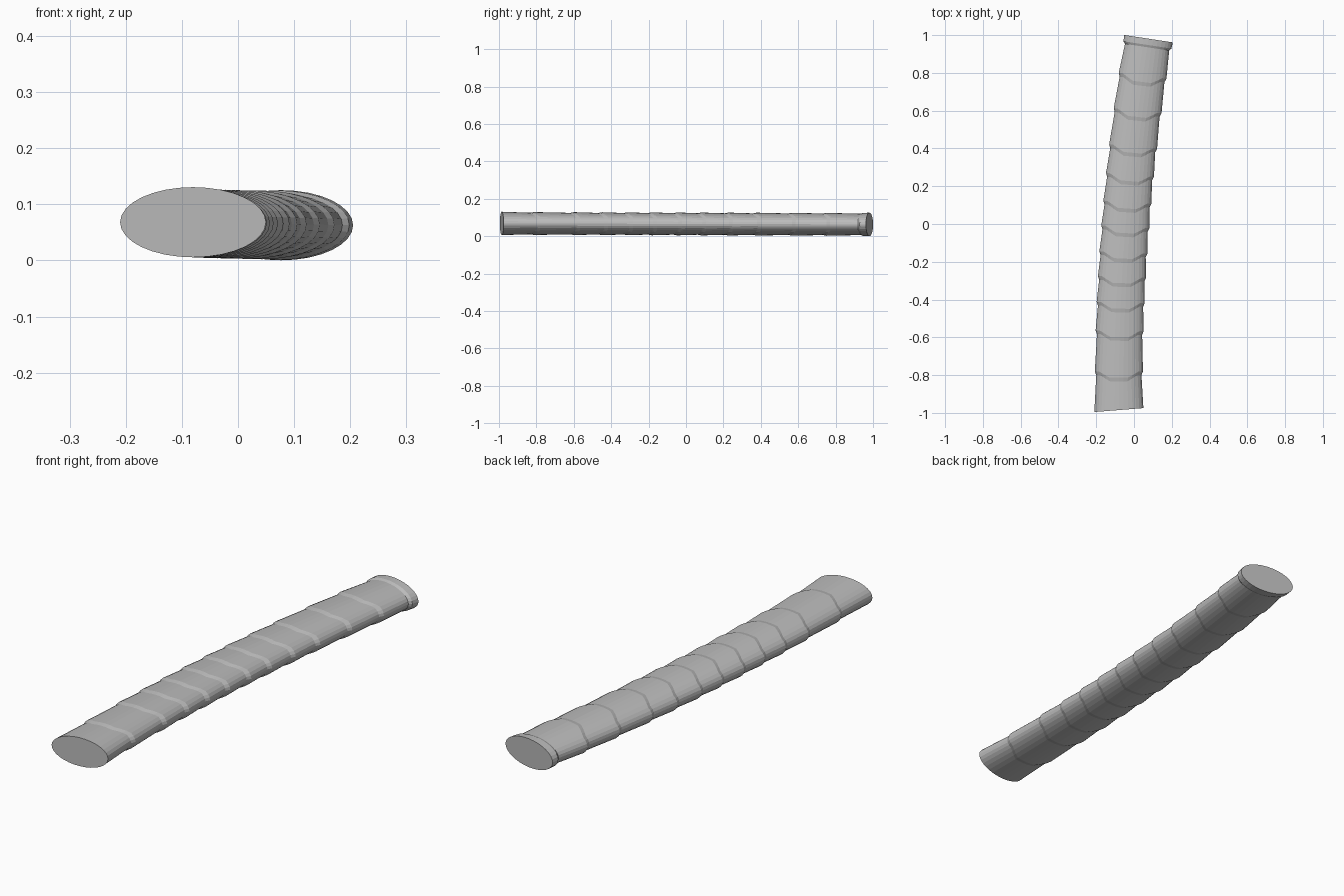
import bpy, bmesh, math

if "Cube" in bpy.data.objects:
    bpy.data.objects.remove(bpy.data.objects["Cube"])

SIDES = 32
# joint positions along the length, narrow end and wide start at each
JOINTS = [-0.79, -0.575, -0.425, -0.29, -0.16, -0.025, 0.105, 0.25, 0.40, 0.59, 0.775]

grey = bpy.data.materials.new("plain_grey")
grey.diffuse_color = (0.5, 0.5, 0.5, 1)
grey.use_nodes = True
grey.node_tree.nodes["Principled BSDF"].inputs["Base Color"].default_value = grey.diffuse_color


def centre(y):
    # gently curved axis
    return -0.045 + 0.08 * y + 0.045 * y * y, 0.0655 - 0.0027 * y


def ring(bm, y, scale, tilt, dip):
    # elliptical cross-section, tilted, with its middle pushed toward the front
    verts = []
    cx, cz = centre(y)
    for i in range(SIDES):
        a = 2 * math.pi * i / SIDES
        u = math.cos(a)
        k = min(1, max(0, (0.83 - abs(u)) / 0.43))
        dx = 0.13 * scale * u
        yy = y - tilt * dx - dip * k
        shift = centre(yy)[0] - cx
        verts.append(bm.verts.new((cx + dx + shift * 0.5, yy,
                                   cz + 0.0625 * scale * math.sin(a))))
    return verts


bm = bmesh.new()
# front end
rings = [ring(bm, -0.985, 1.0, -0.08, 0)]
# overlapping segments: each ends narrow, the next starts wide
for y in JOINTS:
    tilt = 0.06 + 0.08 * y
    rings.append(ring(bm, y - 0.01, 0.92, tilt, 0.033))
    rings.append(ring(bm, y + 0.01, 0.98, tilt, 0.033))
# rim at the back end
rings.append(ring(bm, 0.936, 0.91, 0.15, 0))
rings.append(ring(bm, 0.948, 0.99, 0.15, 0))
rings.append(ring(bm, 0.981, 1.0, 0.15, 0))

for a, b in zip(rings, rings[1:]):
    for i in range(SIDES):
        j = (i + 1) % SIDES
        bm.faces.new((a[i], a[j], b[j], b[i]))
bm.faces.new(rings[0])
bm.faces.new(rings[-1])
bmesh.ops.recalc_face_normals(bm, faces=bm.faces)

mesh = bpy.data.meshes.new("segmented_grip")
bm.to_mesh(mesh)
bm.free()
mesh.materials.append(grey)
grip = bpy.data.objects.new("segmented_grip", mesh)
bpy.context.collection.objects.link(grip)
